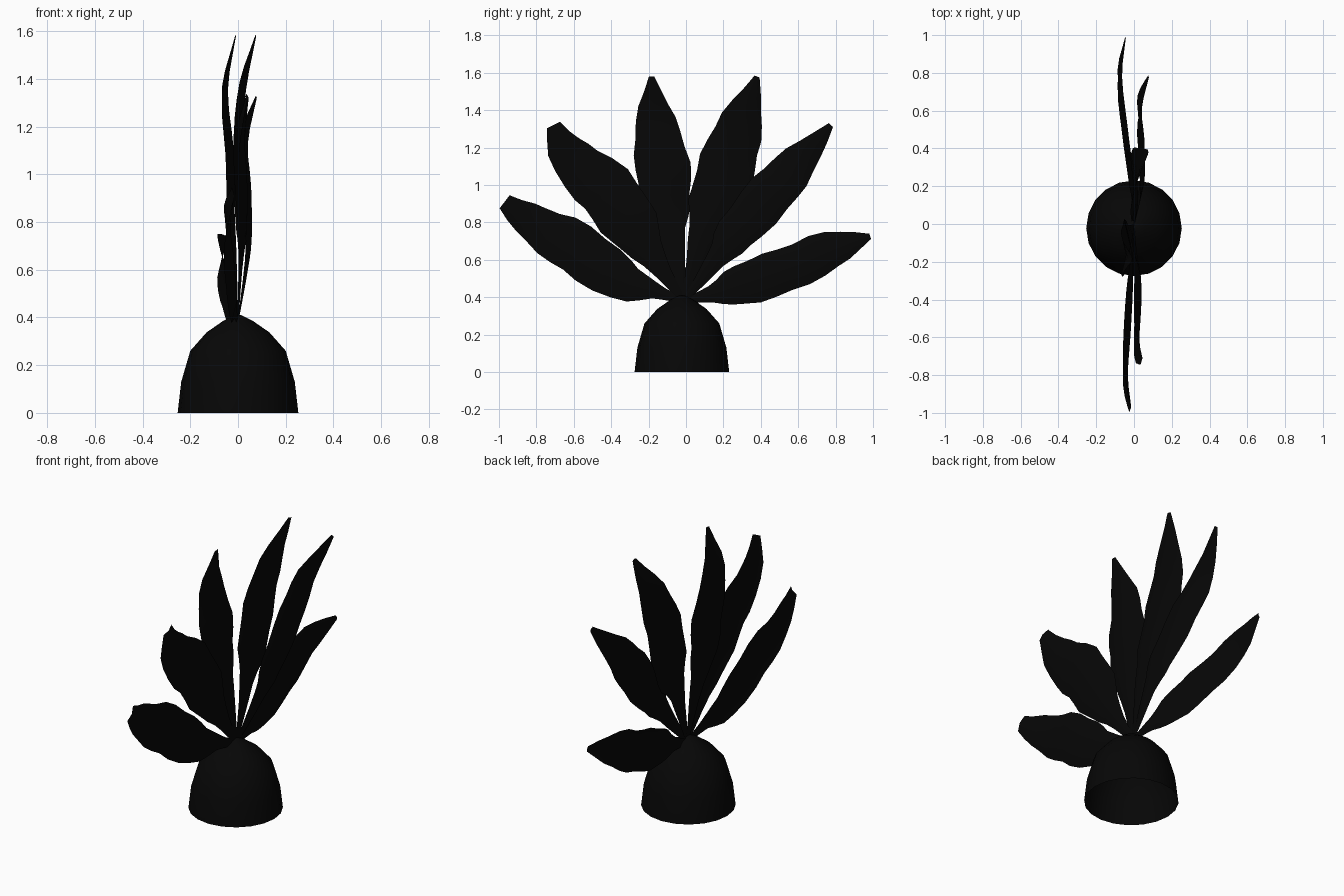
import bpy, bmesh, math
from mathutils import Vector

default_cube = bpy.data.objects.get("Cube")
if default_cube:
    bpy.data.objects.remove(default_cube, do_unlink=True)

# One near-black colour for the whole model
black = bpy.data.materials.new("near_black")
black.use_nodes = True
colour = (0.002, 0.002, 0.002, 1)
black.diffuse_color = colour
black.node_tree.nodes["Principled BSDF"].inputs["Base Color"].default_value = colour


def finish(name, bm, angle):
    """Turn a bmesh into a named, shaded object."""
    mesh = bpy.data.meshes.new(name)
    bm.to_mesh(mesh)
    bm.free()
    mesh.materials.append(black)
    obj = bpy.data.objects.new(name, mesh)
    bpy.context.collection.objects.link(obj)
    bpy.ops.object.select_all(action="DESELECT")
    obj.select_set(True)
    bpy.context.view_layer.objects.active = obj
    bpy.ops.object.shade_smooth_by_angle(angle=math.radians(angle))
    return obj


def build_dome(name, profile, sides, centre_y):
    """Lathe a profile of (radius, height), open underneath."""
    bm = bmesh.new()
    rings = []
    for radius, height in profile:
        ring = []
        for i in range(sides):
            turn = math.tau * i / sides
            ring.append(bm.verts.new((radius * math.cos(turn),
                                      centre_y + radius * math.sin(turn), height)))
        rings.append(ring)
    for low, high in zip(rings, rings[1:]):
        for i in range(sides):
            j = (i + 1) % sides
            bm.faces.new((low[i], low[j], high[j], high[i]))
    bm.faces.new(rings[-1])
    return finish(name, bm, 40)


def smooth_path(rows, steps):
    """Catmull-Rom interpolation of rows holding position and half width."""
    rows = [Vector(row) for row in rows]
    ends = [2 * rows[0] - rows[1]] + rows + [2 * rows[-1] - rows[-2]]
    path = []
    for a, b, c, d in zip(ends, ends[1:], ends[2:], ends[3:]):
        for s in range(steps):
            t = s / steps
            path.append(b + (c - a) * t / 2
                        + (a - 2.5 * b + 2 * c - d / 2) * t ** 2
                        + (1.5 * (b - c) + (d - a) / 2) * t ** 3)
    path.append(rows[-1])
    return path


def build_leaf(name, rows, phase):
    """Sweep a shallow folded blade with rippled edges along its midrib."""
    path = smooth_path([stem_root] + rows, 3)
    bm = bmesh.new()
    sections = []
    for i, point in enumerate(path):
        before, after = path[max(i - 1, 0)], path[min(i + 1, len(path) - 1)]
        along = (after - before).xyz.normalized()
        across = along.cross(Vector((1, 0, 0))).normalized()
        width = max(point.w, 0.01)
        fold = Vector((width * 0.12, 0, 0))
        section = []
        for side in (-1, 0, 1):
            ripple = 1 + 0.05 * math.sin(2 * i + phase + side)
            offset = across * side * width * ripple
            offset += fold if side == 0 else -fold
            section.append(bm.verts.new(point.xyz + offset))
        sections.append(section)
    for near, far in zip(sections, sections[1:]):
        for k in range(2):
            bm.faces.new((near[k], near[k + 1], far[k + 1], far[k]))
    return finish(name, bm, 60)


# Domed base
dome_profile = [(0.253, 0), (0.238, 0.13), (0.2, 0.26), (0.132, 0.337),
                (0.06, 0.387), (0.012, 0.41)]
build_dome("domed_base", dome_profile, 20, -0.022)

# Fan of leaves: midrib x, y, z and half width, from stem to tip
stem_root = (0, -0.01, 0.38, 0.012)
leaves = {
    "front_low_leaf": [
        (-.01, -.17, .435, .045), (-.02, -.35, .495, .115), (-.035, -.585, .66, .14),
        (-.045, -.8, .785, .105), (-.02, -.97, .91, .045)],
    "front_middle_leaf": [
        (.01, -.17, .6, .065), (.02, -.28, .77, .14), (.02, -.43, .975, .155),
        (.015, -.615, 1.145, .115), (.04, -.71, 1.32, .04)],
    "front_upright_leaf": [
        (-.015, -.07, .69, .065), (-.03, -.105, .87, .125), (-.035, -.125, 1.1, .145),
        (-.055, -.165, 1.35, .105), (-.01, -.185, 1.58, .014)],
    "back_upright_leaf": [
        (.01, .075, .69, .065), (.005, .15, .87, .14), (0, .225, 1.12, .15),
        (.02, .3, 1.35, .11), (.075, .38, 1.58, .014)],
    "back_middle_leaf": [
        (.035, .16, .6, .055), (.045, .26, .735, .105), (.04, .45, .95, .125),
        (.03, .61, 1.13, .095), (.077, .775, 1.32, .015)],
    "back_low_leaf": [
        (-.005, .13, .415, .045), (-.02, .29, .465, .108), (-.05, .53, .545, .118),
        (-.075, .78, .655, .1), (-.045, .985, .725, .015)],
}
for number, (leaf_name, leaf_rows) in enumerate(leaves.items()):
    build_leaf(leaf_name, leaf_rows, number)
